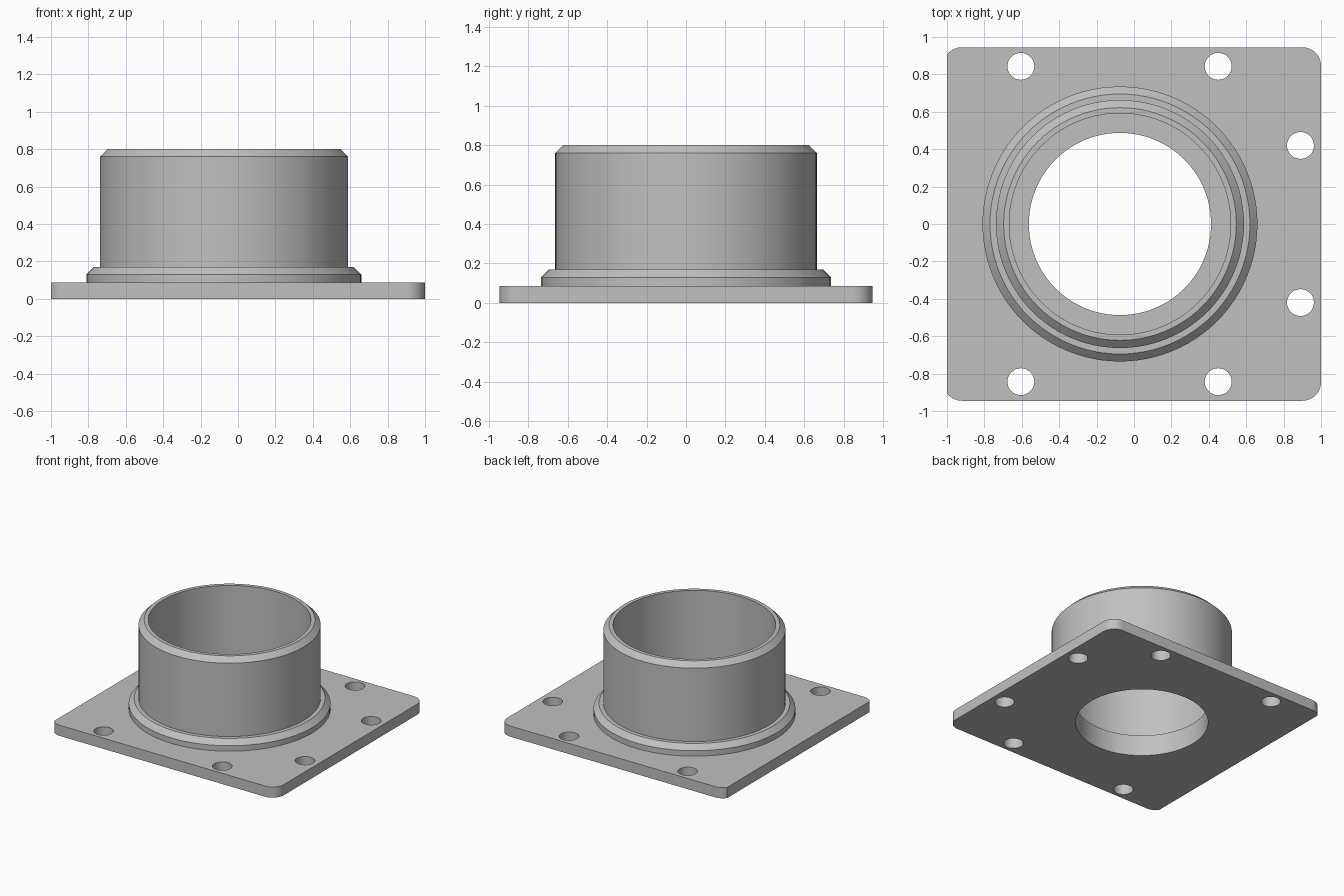
import bpy, bmesh, math
from mathutils import Vector

if "Cube" in bpy.data.objects:
    bpy.data.objects.remove(bpy.data.objects["Cube"], do_unlink=True)

PLATE_TOP = 0.086
COLLAR_TOP = 0.17
AXIS = Vector((-0.075, 0, 0))
BORE = 0.487
HALF_Y = 0.945
CORNER = 0.1

grey = bpy.data.materials.new("plain grey")
grey.use_nodes = True
grey.diffuse_color = (0.53, 0.53, 0.53, 1)
grey.node_tree.nodes["Principled BSDF"].inputs["Base Color"].default_value = grey.diffuse_color


def finish(name, bm):
    bmesh.ops.recalc_face_normals(bm, faces=bm.faces)
    mesh = bpy.data.meshes.new(name)
    bm.to_mesh(mesh)
    bm.free()
    mesh.materials.append(grey)
    obj = bpy.data.objects.new(name, mesh)
    bpy.context.collection.objects.link(obj)
    bpy.ops.object.select_all(action="DESELECT")
    obj.select_set(True)
    bpy.context.view_layer.objects.active = obj
    bpy.ops.object.shade_smooth_by_angle(angle=math.radians(30))
    return obj


def arc(cx, cy, radius, start, end, steps):
    angles = [math.radians(start + (end - start) * i / steps) for i in range(steps + 1)]
    return [(cx + radius * math.cos(a), cy + radius * math.sin(a)) for a in angles]


def add_loop(bm, points):
    verts = [bm.verts.new((x, y, 0)) for x, y in points]
    for a, b in zip(verts, verts[1:] + verts[:1]):
        bm.edges.new((a, b))


def lathe(name, profile, steps=96):
    """Spin a profile of (radius, height) points around the pipe axis."""
    bm = bmesh.new()
    verts = [bm.verts.new(AXIS + Vector((r, 0, z))) for r, z in profile]
    edges = [bm.edges.new(pair) for pair in zip(verts, verts[1:])]
    bmesh.ops.spin(bm, geom=verts + edges, cent=AXIS, axis=(0, 0, 1),
                   angle=math.tau, steps=steps, use_merge=True)
    bmesh.ops.remove_doubles(bm, verts=bm.verts, dist=1e-5)
    return finish(name, bm)


# Base plate outline: full rounds on the left, rounds trimmed flat on the right
bm = bmesh.new()
cy = HALF_Y - CORNER
trim = math.degrees(math.acos(0.8))
upper = arc(1 - CORNER, cy, CORNER, 0, 90, 10) + arc(-0.92, cy, CORNER, 90, 180 - trim, 8)
add_loop(bm, upper + [(x, -y) for x, y in reversed(upper)])

# Pipe bore and mirrored bolt holes
add_loop(bm, arc(AXIS.x, 0, BORE, 0, 360, 96)[:-1])
for x, y in [(0.89, 0.42), (0.45, 0.843), (-0.605, 0.843)]:
    for side in (1, -1):
        add_loop(bm, arc(x, side * y, 0.072, 0, 360, 32)[:-1])

# Fill the outline and give it thickness
fill = bmesh.ops.triangle_fill(bm, edges=bm.edges[:], use_beauty=True, normal=(0, 0, 1))
faces = [f for f in fill["geom"] if isinstance(f, bmesh.types.BMFace)]
solid = bmesh.ops.extrude_face_region(bm, geom=faces, use_keep_orig=True)
top = [v for v in solid["geom"] if isinstance(v, bmesh.types.BMVert)]
bmesh.ops.translate(bm, verts=top, vec=(0, 0, PLATE_TOP))
finish("base_plate", bm)

# Chamfered collar with the narrow bore
lathe("collar", [(0.735, PLATE_TOP), (0.735, 0.13), (0.695, COLLAR_TOP),
                 (BORE, COLLAR_TOP), (BORE, PLATE_TOP)])

# Pipe wall with a chamfered rim
lathe("pipe", [(0.663, COLLAR_TOP), (0.663, 0.76), (0.622, 0.8),
               (0.592, 0.8), (0.592, COLLAR_TOP)])
